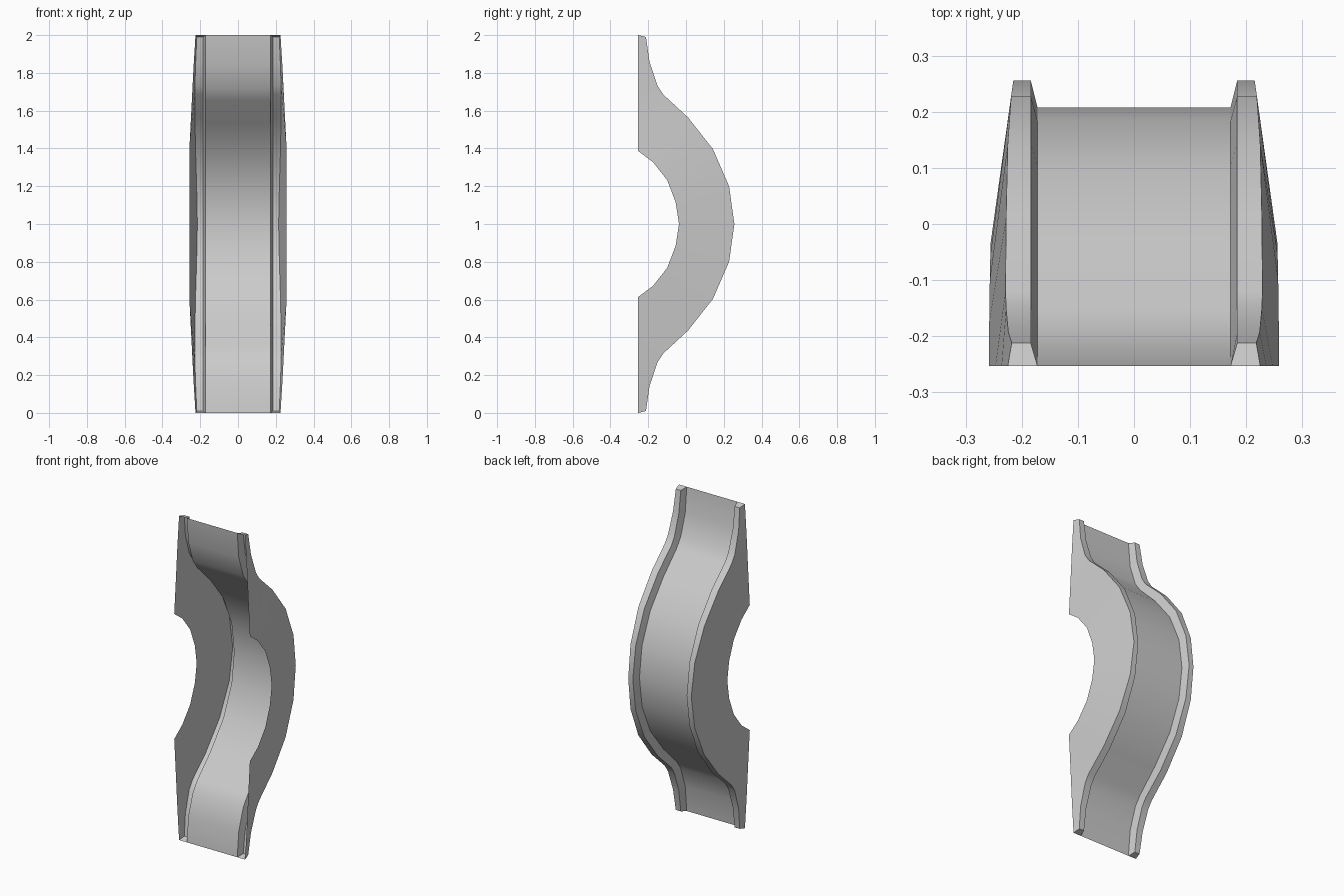
import bpy
import bmesh
import math

cube = bpy.data.objects.get("Cube")
if cube:
    bpy.data.objects.remove(cube)

grey = bpy.data.materials.new("light grey")
grey.use_nodes = True
grey.diffuse_color = (0.6, 0.6, 0.6, 1)
grey.node_tree.nodes["Principled BSDF"].inputs["Base Color"].default_value = (0.6, 0.6, 0.6, 1)

# Upper-half profiles from the top end to mid height
# Raised rim: (half width, y, z)
RIM = [(.218, -.212, 1.99), (.224, -.193, 1.857), (.228, -.15, 1.73), (.229, -.12, 1.685),
       (.228, .01, 1.565), (.225, .143, 1.396), (.219, .228, 1.20), (.215, .256, 1.0)]
# Curved centre panel: (y, z)
PANEL = [(-.253, 2.0), (-.238, 1.843), (-.194, 1.713), (-.152, 1.655),
         (-.025, 1.53), (.103, 1.37), (.183, 1.187), (.208, 1.0)]
# Free edge of the side skirt: (half width, y, z)
SKIRT = [(.225, -.253, 2.0), (.236, -.253, 1.82), (.247, -.253, 1.6), (.258, -.253, 1.386),
         (.258, -.175, 1.328), (.257, -.10, 1.233), (.256, -.055, 1.116), (.256, -.037, 1.0)]
PANEL_X = .172
RIM_X = .184


def mirrored(path):
    """Reflect a half path about mid height."""
    return path + [(x, y, 2 - z) for x, y, z in reversed(path[:-1])]


def loft(name, paths, capped=False):
    """Skin paths that are ordered from -x to +x; outside faces the back."""
    bm = bmesh.new()
    cols = [[bm.verts.new(p) for p in path] for path in paths]
    for a, b in zip(cols, cols[1:]):
        for i in range(len(a) - 1):
            bm.faces.new((a[i], b[i], b[i + 1], a[i + 1]))
    if capped:
        bm.faces.new([c[0] for c in reversed(cols)])
        bm.faces.new([c[-1] for c in cols])
    mesh = bpy.data.meshes.new(name)
    bm.to_mesh(mesh)
    bm.free()
    mesh.materials.append(grey)
    obj = bpy.data.objects.new(name, mesh)
    bpy.context.collection.objects.link(obj)
    bpy.ops.object.select_all(action='DESELECT')
    obj.select_set(True)
    bpy.context.view_layer.objects.active = obj
    bpy.ops.object.shade_smooth_by_angle(angle=math.radians(30))


# Centre panel
loft("curved_panel", [mirrored([(s * PANEL_X, y, z) for y, z in PANEL]) for s in (-1, 1)])

# Hollow side guards: inner slope, flat rim and outer skirt
for side, s in (("left", 1), ("right", -1)):
    paths = [
        mirrored([(s * PANEL_X, y, z) for y, z in PANEL]),
        mirrored([(s * RIM_X, y, z) for x, y, z in RIM]),
        mirrored([(s * x, y, z) for x, y, z in RIM]),
        mirrored([(s * x, y, z) for x, y, z in SKIRT]),
    ]
    loft(side + "_side_guard", paths[::s], capped=True)
